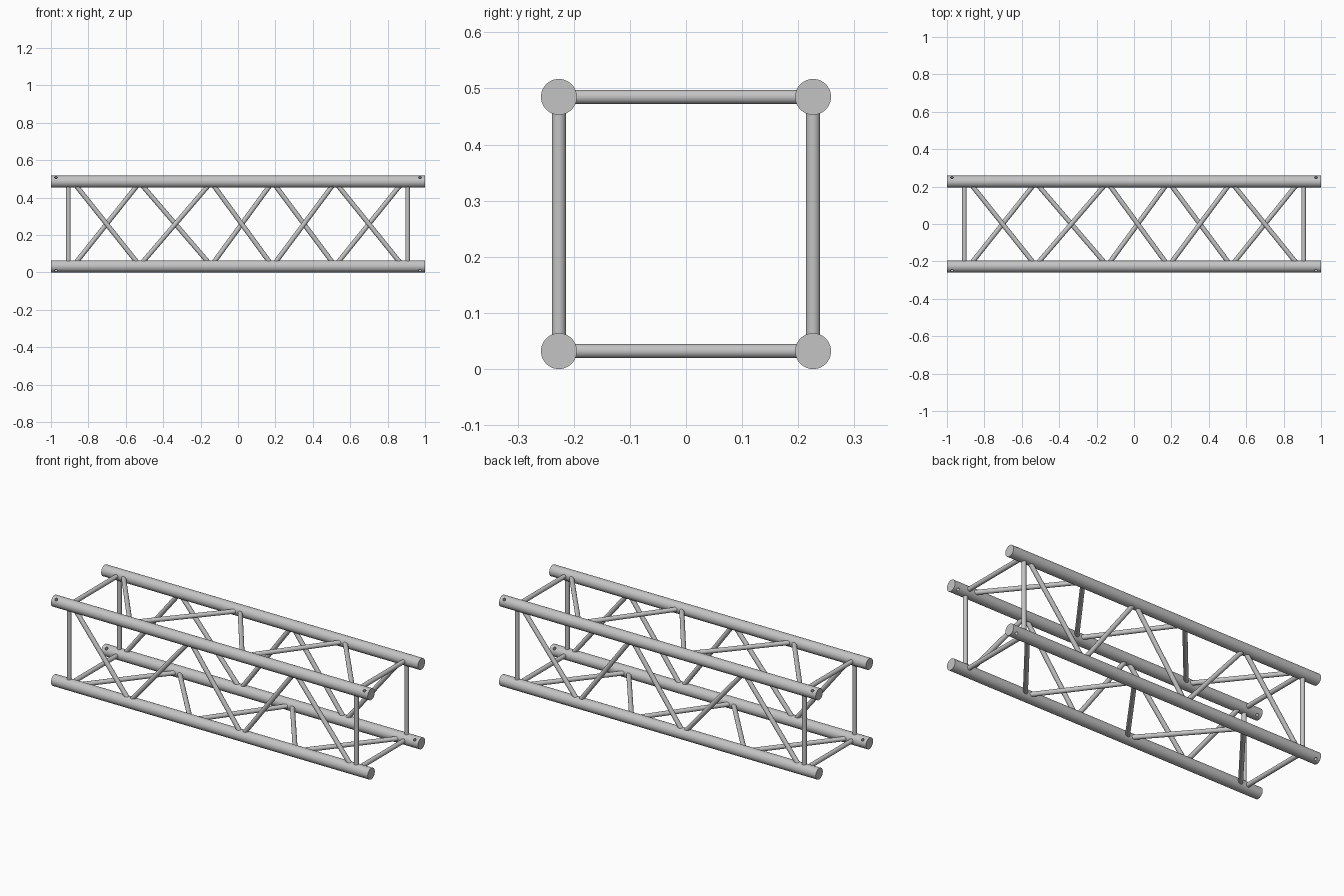
import bpy
import math
from mathutils import Vector

if "Cube" in bpy.data.objects:
    bpy.data.objects.remove(bpy.data.objects["Cube"], do_unlink=True)

HALF = 0.2265          # chord axis offset from the truss axis
CHORD_R = 0.032
ROD_R = 0.0127
MID_Z = HALF + CHORD_R

metal = bpy.data.materials.new("brushed grey metal")
metal.use_nodes = True
grey = (0.55, 0.55, 0.55, 1)
metal.diffuse_color = grey
metal.node_tree.nodes["Principled BSDF"].inputs["Base Color"].default_value = grey


def tube(name, a, b, radius, sides=24):
    """Closed cylinder running from point a to point b."""
    a, b = Vector(a), Vector(b)
    bpy.ops.mesh.primitive_cylinder_add(
        vertices=sides, radius=radius, depth=(b - a).length, location=(a + b) / 2,
        rotation=(b - a).to_track_quat("Z", "Y").to_euler())
    obj = bpy.context.object
    obj.name = name
    obj.data.materials.append(metal)
    return obj


def smooth(obj):
    bpy.ops.object.select_all(action="DESELECT")
    obj.select_set(True)
    bpy.context.view_layer.objects.active = obj
    bpy.ops.object.shade_smooth_by_angle(angle=math.radians(35))


# Four main chords, each drilled with a diagonal pin hole near both ends
for sy, depth_name in ((-1, "front"), (1, "back")):
    for sz, height_name in ((-1, "lower"), (1, "upper")):
        y, z = sy * HALF, MID_Z + sz * HALF
        chord = tube(f"{height_name}_{depth_name}_chord", (-1, y, z), (1, y, z), CHORD_R, 48)
        for x in (-0.973, 0.973):
            reach = Vector((0, sy, sz)) * 0.05
            centre = Vector((x, y, z))
            cutter = tube("pin_hole_cutter", centre - reach, centre + reach, 0.008, 16)
            cutter.hide_render = True
            cut = chord.modifiers.new("pin_hole", "BOOLEAN")
            cut.operation = "DIFFERENCE"
            cut.solver = "EXACT"
            cut.object = cutter
            bpy.context.view_layer.objects.active = chord
            bpy.ops.object.modifier_apply(modifier=cut.name)
            bpy.data.objects.remove(cutter, do_unlink=True)
        smooth(chord)

# Each side maps (x, across) to space; start says which chord the lacing leaves first
sides = {
    "front": (lambda x, v: (x, -HALF, MID_Z + v), 1),
    "back": (lambda x, v: (x, HALF, MID_Z + v), -1),
    "top": (lambda x, v: (x, v, MID_Z + HALF), 1),
    "bottom": (lambda x, v: (x, v, MID_Z - HALF), -1),
}
nodes = [-0.88, -0.525, -0.145, 0.185, 0.52, 0.88]
INNER = 0.195          # inner surface of the chords
GAP = 0.0225           # half the space between neighbouring lacing ends
SINK = 0.208 / INNER   # lacing ends reach a little into the chords

for side, (place, start) in sides.items():
    # Straight end struts
    for x, end in ((-0.907, "right"), (0.907, "left")):
        smooth(tube(f"{side}_{end}_end_strut", place(x, -0.197), place(x, 0.197), ROD_R))
    # Zigzag lacing
    direction = start
    for i, (x0, x1) in enumerate(zip(nodes, nodes[1:])):
        mid = (x0 + x1) / 2
        half = ((x1 - x0) / 2 - GAP) * SINK
        v = direction * INNER * SINK
        smooth(tube(f"{side}_lacing_{i + 1}", place(mid - half, v), place(mid + half, -v), ROD_R))
        direction = -direction
